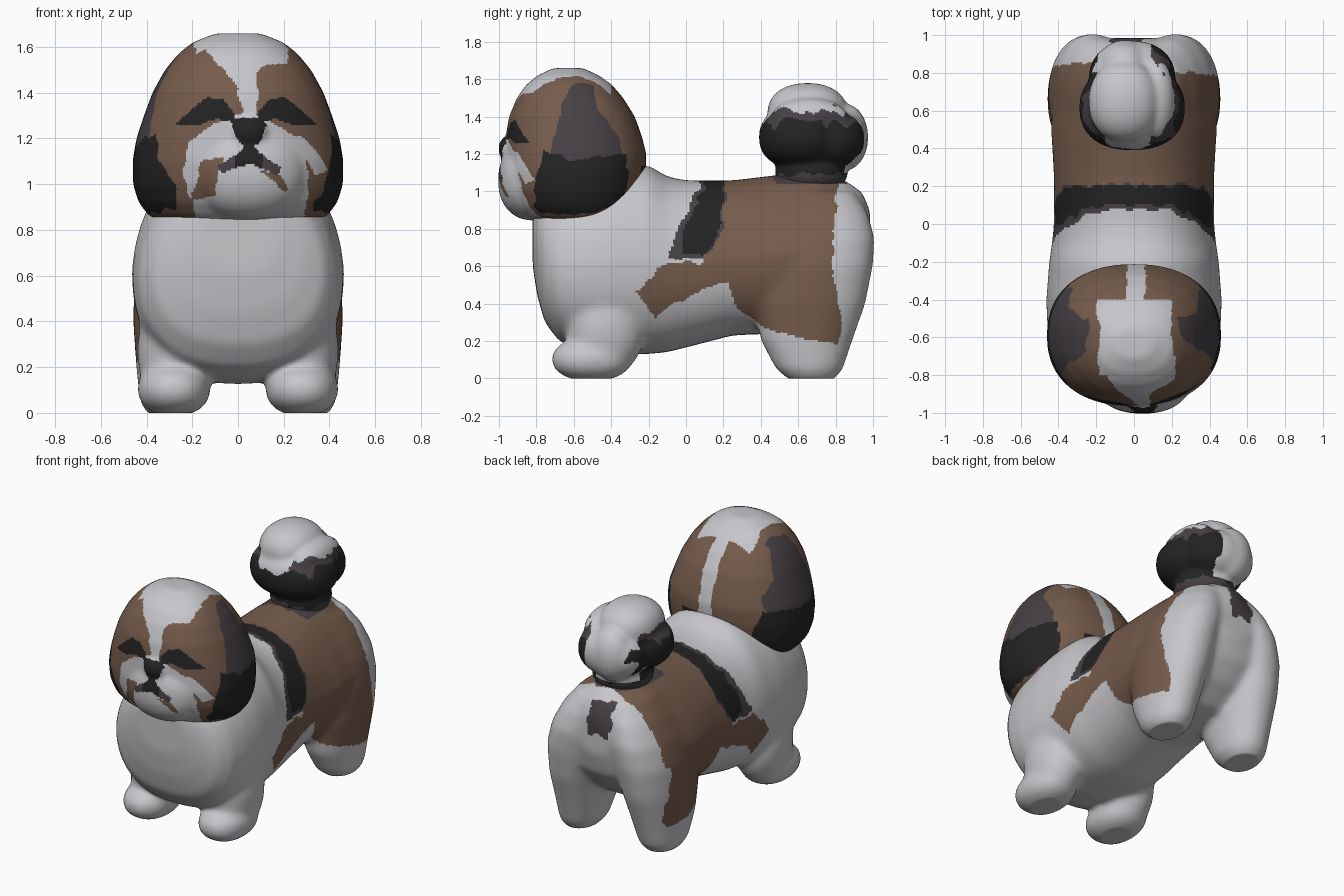
import bpy, bmesh, math
from mathutils import Vector, noise

if "Cube" in bpy.data.objects:
    bpy.data.objects.remove(bpy.data.objects["Cube"])

# ---------- flat colours ----------
def material(name, rgb):
    m = bpy.data.materials.new(name)
    m.diffuse_color = (*rgb, 1)
    m.use_nodes = True
    m.node_tree.nodes["Principled BSDF"].inputs["Base Color"].default_value = m.diffuse_color
    return m

MATS = [material("white fur", (.57, .57, .60)), material("brown fur", (.18, .107, .072)),
        material("black fur", (.017, .017, .017)), material("dark grey fur", (.062, .052, .060))]
WHITE, BROWN, BLACK, GREY = range(4)

# ---------- shape helpers ----------
def blob(bm, centre, radii, n=2.0):
    """Super-ellipsoid; larger n is boxier."""
    for v in bmesh.ops.create_icosphere(bm, subdivisions=4, radius=1)["verts"]:
        p = v.co.copy()
        k = sum(abs(c) ** n for c in p) ** (-1 / n)
        v.co = [centre[i] + radii[i] * p[i] * k for i in range(3)]

def loft(bm, rings, n, axis, steps=40):
    """rings: (position on axis, centre u, centre v, radius u, radius v, narrowing of the top)."""
    loops = []
    for t, cu, cv, ru, rv, egg in rings:
        loop = []
        for i in range(steps):
            a = 2 * math.pi * i / steps
            c, s = math.cos(a), math.sin(a)
            dv = math.copysign(abs(s) ** (2 / n), s)
            u = cu + ru * math.copysign(abs(c) ** (2 / n), c) * (1 - egg * max(dv, 0))
            v = cv + rv * dv
            loop.append(bm.verts.new((u, t, v) if axis == "y" else (u, v, t)))
        loops.append(loop)
    for a, b in zip(loops, loops[1:]):
        for i in range(steps):
            j = (i + 1) % steps
            bm.faces.new((a[i], a[j], b[j], b[i]))
    bm.faces.new(loops[0])
    bm.faces.new(loops[-1])

def fuse(name, bm, voxel, smooth, colour):
    """Merge overlapping volumes into one soft skin, then colour faces by rule."""
    bmesh.ops.recalc_face_normals(bm, faces=bm.faces)
    me = bpy.data.meshes.new(name)
    bm.to_mesh(me)
    bm.free()
    ob = bpy.data.objects.new(name, me)
    bpy.context.collection.objects.link(ob)
    r = ob.modifiers.new("Remesh", "REMESH")
    r.mode, r.voxel_size = "VOXEL", voxel
    s = ob.modifiers.new("Smooth", "SMOOTH")
    s.factor, s.iterations = .5, smooth
    bpy.context.view_layer.update()
    dg = bpy.context.evaluated_depsgraph_get()
    new = bpy.data.meshes.new_from_object(ob.evaluated_get(dg))
    ob.modifiers.clear()
    ob.data = new
    new.name = name
    new.materials.clear()
    for m in MATS:
        new.materials.append(m)
    for v in new.vertices:
        v.co.z = max(v.co.z, 0)
    for p in new.polygons:
        p.use_smooth = True
        p.material_index = colour(*p.center)
    return ob

def inside(u, v, poly):
    hit = False
    for (a, b), (c, d) in zip(poly, poly[1:] + poly[:1]):
        if (b > v) != (d > v) and u < (c - a) * (v - b) / (d - b) + a:
            hit = not hit
    return hit

def ragged(x, y, z, amount=.02):
    """Offset that gives colour borders a furry edge."""
    return amount * noise.noise(Vector((x, y, z)) * 14)

# ---------- body with legs ----------
SADDLE = [(.1, 1.3), (.1, .62), (-.1, .62), (-.27, .47), (-.16, .32), (-.06, .42), (.23, .51),
          (.27, .38), (.42, .27), (.62, .21), (.81, .18), (.83, .3), (.78, .6), (.8, .9), (.84, 1.3)]
BAND = [(.08, 1.3), (.08, 1.04), (-.04, .8), (-.09, .64), (.1, .64), (.2, .8), (.22, 1.3)]
BAND_CORE = [(.11, 1.3), (.11, 1.04), (.0, .8), (-.02, .67), (.1, .65), (.19, .82), (.22, 1.3)]

def body_colour(x, y, z):
    d = ragged(x, y, z)
    u, v = y + d, z - d
    if z > 1.04 and .47 < u < .86 and abs(x) < .2:
        return GREY
    if y > .85 and -.12 < x + 2 * d < .05 and .78 < v - d < .99:
        return GREY
    if inside(u, v, BAND):
        return BLACK if inside(u, v, BAND_CORE) else GREY
    if x < 0 and y > .6 and z > .6:
        u -= .05
    if inside(u, v, SADDLE) and (z > .5 or abs(x) > .28):
        return BROWN
    return WHITE

bm = bmesh.new()
# y, half width, bottom, top, narrowing
torso = [(-.82, .18, .6, .95, .1), (-.795, .29, .44, .97, .1), (-.755, .38, .3, 1.0, .1),
         (-.68, .435, .2, 1.03, .1), (-.55, .46, .145, 1.08, .1), (-.4, .465, .125, 1.13, .1),
         (-.2, .45, .13, 1.14, .12), (-.1, .435, .14, 1.08, .14), (0, .425, .165, 1.06, .16),
         (.25, .425, .23, 1.06, .2), (.5, .44, .24, 1.09, .32), (.7, .43, .27, 1.11, .42),
         (.85, .35, .38, 1.06, .42), (.94, .25, .5, 1.0, .4), (.985, .11, .65, .9, .3)]
loft(bm, [(y, 0, (lo + hi) / 2, w, (hi - lo) / 2, e) for y, w, lo, hi, e in torso], 2.4, "y")
for s in (-1, 1):
    # hind leg and haunch
    loft(bm, [(-.025, s * .3, .67, .06, .08, 0), (.0, s * .3, .67, .1, .13, 0), (.05, s * .295, .66, .135, .18, 0),
              (.2, s * .285, .645, .16, .245, 0), (.4, s * .272, .66, .187, .3, 0), (.6, s * .25, .69, .203, .31, 0),
              (.75, s * .215, .70, .195, .31, 0), (.88, s * .17, .70, .17, .275, 0),
              (1.0, s * .12, .70, .12, .2, 0)], 2.1, "z")
    # front paw and leg
    blob(bm, (s * .28, -.505, .103), (.16, .215, .118), 2.2)
    blob(bm, (s * .275, -.43, .27), (.165, .21, .26), 2.1)
fuse("body", bm, .0125, 45, body_colour)

# ---------- head with ears and muzzle ----------
EYE = [(.05, 1.27), (.05, 1.31), (.1, 1.37), (.17, 1.38), (.23, 1.335), (.31, 1.26), (.22, 1.255), (.13, 1.285)]
NOSE = [(-.03, 1.26), (-.01, 1.29), (.1, 1.29), (.125, 1.26), (.1, 1.19), (.065, 1.16), (.03, 1.16), (0, 1.19)]
MOUTH = [(.035, 1.18), (.065, 1.18), (.09, 1.14), (.19, 1.07), (.17, 1.04), (.05, 1.09), (-.07, 1.05),
         (-.09, 1.08), (.01, 1.14)]
BLAZE = [(-.2, 1.66), (0, 1.42), (.02, 1.26), (.08, 1.26), (.08, 1.48), (.12, 1.52), (.22, 1.53),
         (.22, 1.75), (-.2, 1.75)]
MUZZLE = [(.05, 1.31), (.14, 1.28), (.25, 1.21), (.31, 1.05), (.3, .9), (.26, .6), (-.2, .6), (-.2, .93),
          (-.24, 1.05), (-.22, 1.18), (-.1, 1.27)]
CHOPS = [[(-.2, .93), (-.1, .95), (-.09, 1.05), (-.06, 1.12), (-.17, 1.1)],
         [(.1, 1.06), (.18, 1.04), (.22, .97), (.19, .97), (.14, 1.02)]]
EAR_LOW = [(-.82, 1.0), (-.76, 1.22), (-.6, 1.17), (-.32, 1.2), (-.28, 1.0), (-.35, .92), (-.6, .87), (-.8, .9)]
EAR_TOP = [(-.74, 1.15), (-.66, 1.48), (-.6, 1.58), (-.5, 1.56), (-.45, 1.4), (-.35, 1.27), (-.32, 1.1)]
STREAK = [(-.95, 1.21), (-.9, 1.21), (-.81, 1.06), (-.86, 1.04)]

def head_colour(x, y, z):
    d = ragged(x, y, z)
    if y < -.7:
        if inside(abs(x - .035), z, EYE) or inside(x, z, NOSE):
            return BLACK
        if inside(x, z, MOUTH):
            return BLACK if abs(x - .05) < .06 else GREY
        if any(inside(x + d, z, c) for c in CHOPS):
            return BROWN
        if inside(x + d, z, BLAZE) or inside(x + d, z + d, MUZZLE):
            return WHITE
        if x > .2 and inside(y, z, STREAK):
            return WHITE
    if x > .33 or x < -.27 or (abs(x) > .22 and z > 1.4):
        u = y + d + (.07 if x < 0 and y < -.6 else 0)
        if inside(u, z + d, EAR_LOW):
            return BLACK
        if inside(u, z + d, EAR_TOP):
            return GREY
    if y > -.8 and y < -.4 and z > 1.45 and -.19 < x + d < .2:
        return WHITE
    if y >= -.42 and -.04 < x + d < .06:
        return WHITE
    if y > -.32 and z < 1.14 and .05 < x + d < .2:
        return BLACK
    return BROWN

bm = bmesh.new()
# skull and hanging ears: z, centre y, half width, half depth
skull = [(.84, -.57, .33, .23), (.86, -.575, .39, .28), (.92, -.585, .435, .325), (1.0, -.59, .46, .355),
         (1.1, -.59, .462, .375), (1.2, -.588, .445, .377), (1.3, -.6, .412, .363), (1.4, -.61, .375, .337),
         (1.5, -.62, .32, .285), (1.57, -.625, .262, .23), (1.62, -.63, .2, .165), (1.66, -.63, .1, .08)]
loft(bm, [(z, 0, cy, w, dp, 0) for z, cy, w, dp in skull], 2.3, "z")
blob(bm, (.045, -.82, 1.06), (.26, .185, .215), 2.2)     # muzzle
blob(bm, (.05, -.955, 1.23), (.08, .05, .065))           # nose
fuse("head", bm, .0095, 35, head_colour)

# ---------- curled tail ----------
def tail_colour(x, y, z):
    d = ragged(x, y, z, .05)
    if z + d > 1.43 or (y > .74 and -.21 < x + d < .1 and z > 1.1):
        return WHITE
    if y < .5 and -.16 < x + d < .08 and z + d > 1.36:
        return WHITE
    if z + d > 1.365 or z + d < 1.1:
        return GREY
    return BLACK

bm = bmesh.new()
blob(bm, (-.01, .615, 1.29), (.28, .225, .17), 2.3)     # bushy sides
blob(bm, (-.01, .77, 1.28), (.23, .2, .165), 2.2)       # bushy back
blob(bm, (-.05, .65, 1.42), (.19, .215, .16), 2.2)      # top plume
blob(bm, (.12, .66, 1.39), (.1, .21, .11))              # side strand
blob(bm, (-.05, .85, 1.29), (.14, .125, .18))           # back strand
blob(bm, (0, .67, 1.1), (.19, .195, .13))               # root
fuse("tail", bm, .0105, 24, tail_colour)
